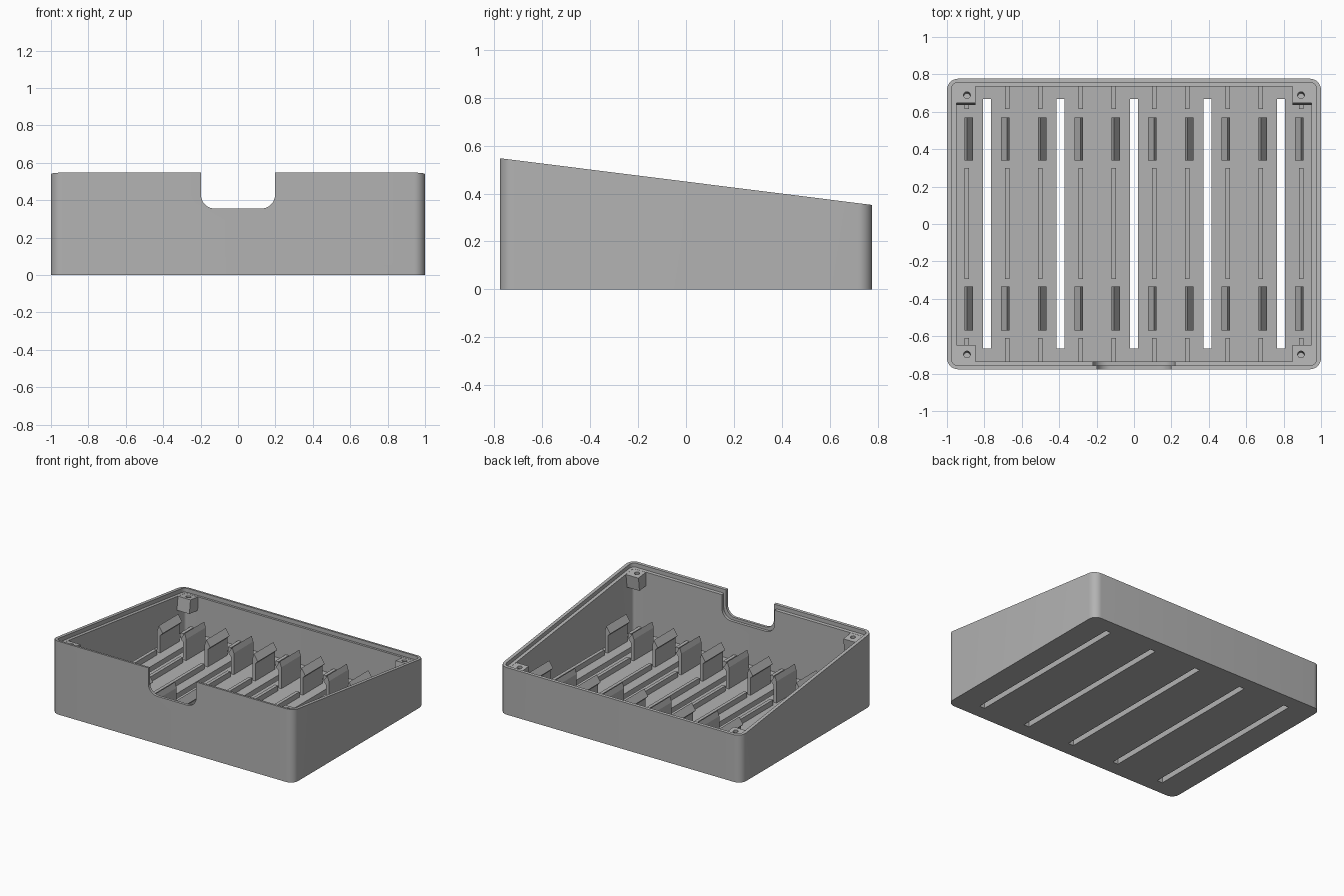
import bpy, bmesh, math
from mathutils import Matrix

if "Cube" in bpy.data.objects:
    bpy.data.objects.remove(bpy.data.objects["Cube"])

W, D = 1.0, 0.777             # half width and half depth
FLOOR = 0.05
MID, SLOPE = 0.45, -0.1255    # sloped top plane
TILT = math.atan(SLOPE)

grey = bpy.data.materials.new("matte_grey")
grey.use_nodes = True
COLOUR = (0.45, 0.45, 0.45, 1)
grey.diffuse_color = COLOUR
grey.node_tree.nodes["Principled BSDF"].inputs["Base Color"].default_value = COLOUR


def top(y):
    return MID + SLOPE * y


def make(name, bm):
    bmesh.ops.recalc_face_normals(bm, faces=bm.faces)
    mesh = bpy.data.meshes.new(name)
    bm.to_mesh(mesh)
    bm.free()
    mesh.materials.append(grey)
    ob = bpy.data.objects.new(name, mesh)
    bpy.context.collection.objects.link(ob)
    return ob


def loft(name, ring_a, ring_b):
    """Solid between two matching outlines."""
    bm = bmesh.new()
    a = [bm.verts.new(p) for p in ring_a]
    b = [bm.verts.new(p) for p in ring_b]
    bm.faces.new(a)
    bm.faces.new(b)
    for i in range(len(a)):
        j = (i + 1) % len(a)
        bm.faces.new((a[i], a[j], b[j], b[i]))
    return make(name, bm)


def rounded(hx, hy, r, steps=8):
    pts = []
    for k, (sx, sy) in enumerate(((1, 1), (-1, 1), (-1, -1), (1, -1))):
        for i in range(steps + 1):
            t = math.pi / 2 * (k + i / steps)
            pts.append((sx * (hx - r) + r * math.cos(t), sy * (hy - r) + r * math.sin(t)))
    return pts


def prism(name, outline, low, high):
    return loft(name, [(x, y, low(y)) for x, y in outline], [(x, y, high(y)) for x, y in outline])


def box(name, x0, x1, y0, y1, z0, z1):
    outline = [(x0, y0), (x1, y0), (x1, y1), (x0, y1)]
    return prism(name, outline, lambda y: z0, lambda y: z1)


def cut(ob, cutter):
    mod = ob.modifiers.new("cut", 'BOOLEAN')
    mod.operation = 'DIFFERENCE'
    mod.solver = 'EXACT'
    mod.object = cutter
    bpy.context.view_layer.objects.active = ob
    bpy.ops.object.modifier_apply(modifier=mod.name)
    bpy.data.objects.remove(cutter)


def smooth(ob):
    bpy.ops.object.select_all(action='DESELECT')
    ob.select_set(True)
    bpy.context.view_layer.objects.active = ob
    bpy.ops.object.shade_smooth_by_angle(angle=math.radians(30))


# Sloped tray body, hollowed, with a rebate around the rim
tray = prism("tray_body", rounded(W, D, 0.06), lambda y: 0, top)
cut(tray, prism("cavity", rounded(0.95, 0.735, 0.02), lambda y: FLOOR, lambda y: 1))
cut(tray, prism("rebate", rounded(0.975, 0.757, 0.035), lambda y: top(y) - 0.03, lambda y: 1))

# Front notch with rounded lower corners, stepped on the inner half
for grow, y0, y1 in ((0, -0.9, -0.7), (0.02, -0.757, -0.7)):
    shape = [(x, z + 0.655 - grow) for x, z in rounded(0.198 + grow, 0.3, 0.075)]
    cut(tray, loft("notch", [(x, y0, z) for x, z in shape], [(x, y1, z) for x, z in shape]))

# Vent slots, each flanked by rails and snap clips
CLIP = [(0.12, 0.04), (0.12, 0.21), (0.107, 0.25), (0.075, 0.2), (0.095, 0.18), (0.095, 0.04)]
for n in range(5):
    cx = (n - 2) * 0.393
    cut(tray, box("slot", cx - 0.022, cx + 0.022, -0.665, 0.668, -0.1, 0.2))
    for s in (-1, 1):
        side = "left" if s > 0 else "right"
        xs = sorted((cx + s * 0.095, cx + s * 0.12))
        for part, y0, y1 in (("front", -0.74, -0.61), ("middle", -0.295, 0.3), ("back", 0.615, 0.74)):
            box(f"{part}_rail_{side}_{n + 1}", *xs, y0, y1, 0.04, 0.09)
        for part, y0, y1 in (("front", -0.57, -0.335), ("back", 0.34, 0.57)):
            loft(f"{part}_clip_{side}_{n + 1}",
                 [(cx + s * d, y0, z) for d, z in CLIP], [(cx + s * d, y1, z) for d, z in CLIP])
smooth(tray)

# Corner screw bosses, square to the sloped rim
H = 0.1
for sx in (-1, 1):
    for sy, part in ((-1, "front"), (1, "back")):
        outline = [(sx * 0.847, sy * 0.648), (sx * 0.96, sy * 0.648),
                   (sx * 0.96, sy * 0.745), (sx * 0.847, sy * 0.745)]
        boss = loft(f"{part}_boss_{'left' if sx > 0 else 'right'}",
                    [(x, y, top(y) - 0.031) for x, y in outline],
                    [(x, y + SLOPE * H, top(y) - 0.031 - H) for x, y in outline])
        bm = bmesh.new()
        place = Matrix.Translation((sx * 0.893, sy * 0.693, top(sy * 0.693)))
        bmesh.ops.create_cone(bm, cap_ends=True, segments=24, radius1=0.018, radius2=0.018, depth=0.2,
                              matrix=place @ Matrix.Rotation(TILT, 4, 'X'))
        cut(boss, make("screw_hole", bm))
        smooth(boss)
